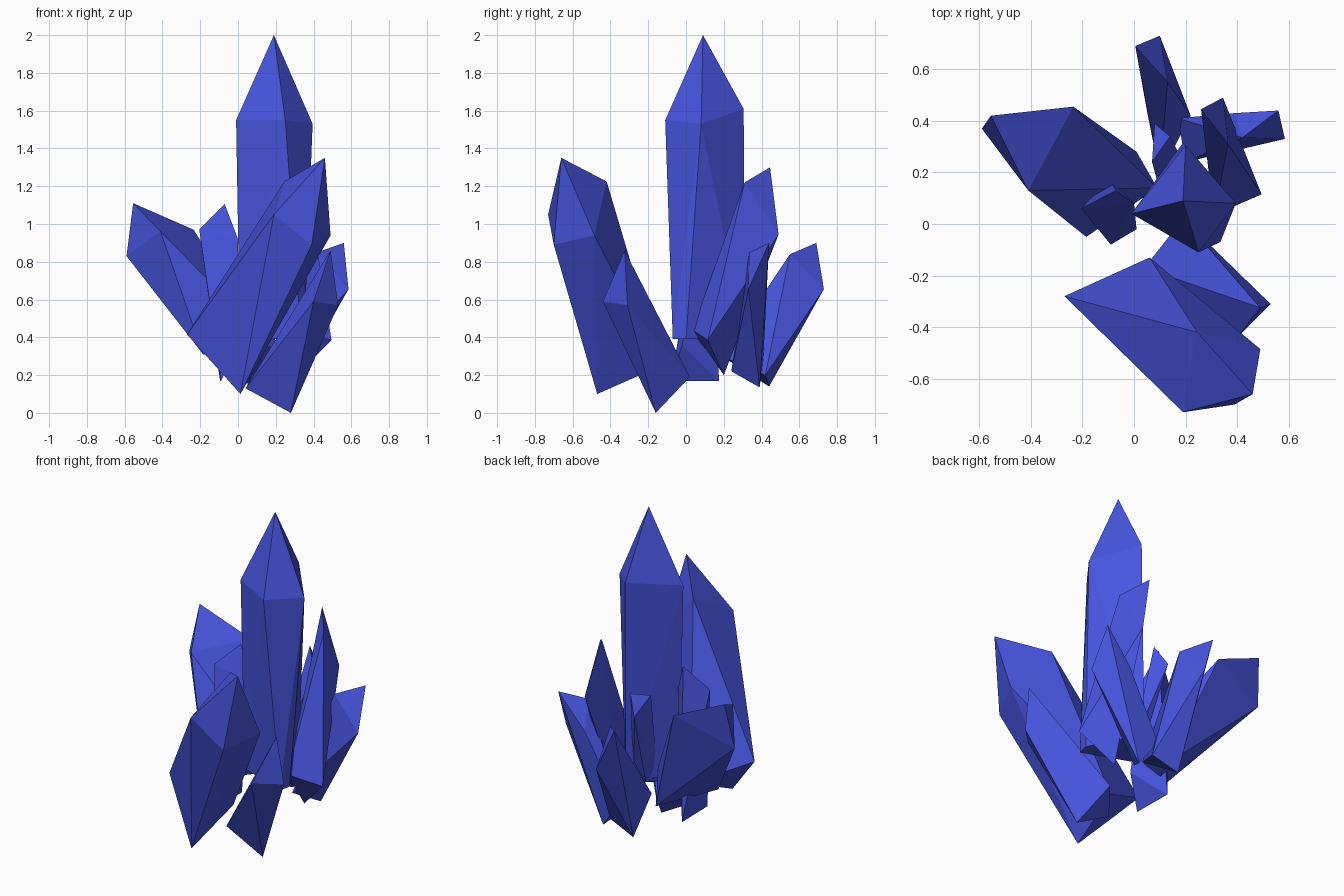
import bpy, bmesh

# One flat blue for the whole cluster
blue = bpy.data.materials.new("crystal_blue")
blue.diffuse_color = (0.063, 0.09, 0.73, 1)


def crystal(name, tip, shoulder, base):
    """Faceted shard: a cut base, a ring of shoulder corners and a point."""
    bm = bmesh.new()
    for p in [tip] + shoulder + base:
        bm.verts.new(p)
    hull = bmesh.ops.convex_hull(bm, input=bm.verts[:])
    loose = {v for v in hull["geom_interior"] + hull["geom_unused"]
             if isinstance(v, bmesh.types.BMVert)}
    bmesh.ops.delete(bm, geom=list(loose), context='VERTS')
    bmesh.ops.dissolve_limit(bm, angle_limit=0.03, verts=bm.verts[:], edges=bm.edges[:])
    bmesh.ops.recalc_face_normals(bm, faces=bm.faces[:])
    me = bpy.data.meshes.new(name)
    bm.to_mesh(me)
    bm.free()
    me.materials.append(blue)
    ob = bpy.data.objects.new(name, me)
    bpy.context.collection.objects.link(ob)
    return ob


# Tall central spire
crystal("main_spire", (.19, .09, 2.0),
        [(-.01, .04, 1.55), (.20, .305, 1.61), (.395, .08, 1.53), (.25, -.11, 1.55)],
        [(.01, .05, .39), (.19, .315, .39), (.35, .0, .39), (.335, -.07, .39)])

# Large shard leaning to the front
crystal("front_large_shard", (.46, -.66, 1.35),
        [(.245, -.42, 1.225), (.49, -.485, .94), (.19, -.73, 1.05), (.39, -.70, .89)],
        [(-.27, -.28, .415), (.06, -.13, .25), (.013, -.47, .10)])

# Low shard under the front one
crystal("front_low_shard", (.49, -.325, .86),
        [(.40, -.44, .59), (.53, -.31, .57)],
        [(.28, -.16, .0), (.19, .02, .19), (.04, -.17, .13)])

# Broad shard leaning left
crystal("left_broad_shard", (-.555, .42, 1.11),
        [(-.59, .37, .83), (-.235, .455, .97), (-.41, .13, .96)],
        [(.01, .28, .28), (-.185, -.05, .31), (.09, .14, .45)])

# Shard leaning to the back
crystal("back_shard", (.005, .69, .90),
        [(.10, .73, .655), (.13, .55, .84)],
        [(.05, .44, .14), (.10, .19, .30), (.22, .42, .20)])

# Shard leaning right
crystal("right_shard", (.56, .44, .90),
        [(.585, .33, .655), (.42, .335, .85), (.39, .43, .70)],
        [(.29, .39, .135), (.17, .41, .30), (.20, .24, .22)])

# Tall shard behind the spire
crystal("back_right_shard", (.26, .445, 1.30),
        [(.345, .49, .945), (.365, .31, 1.22)],
        [(.495, .115, .385), (.31, .035, .44), (.31, .20, .20)])

# Small shard beside the spire on the left
crystal("small_left_shard", (-.07, .13, 1.105),
        [(-.205, .06, .97), (.0, .08, .92)],
        [(-.095, .175, .17), (-.09, -.08, .17), (.01, -.02, .36)])

# Small shard tucked behind the spire
crystal("small_back_shard", (.14, .34, .96),
        [(.08, .39, .85), (.07, .24, .93)],
        [(.10, .13, .35), (.12, .22, .38), (.20, .22, .35)])
